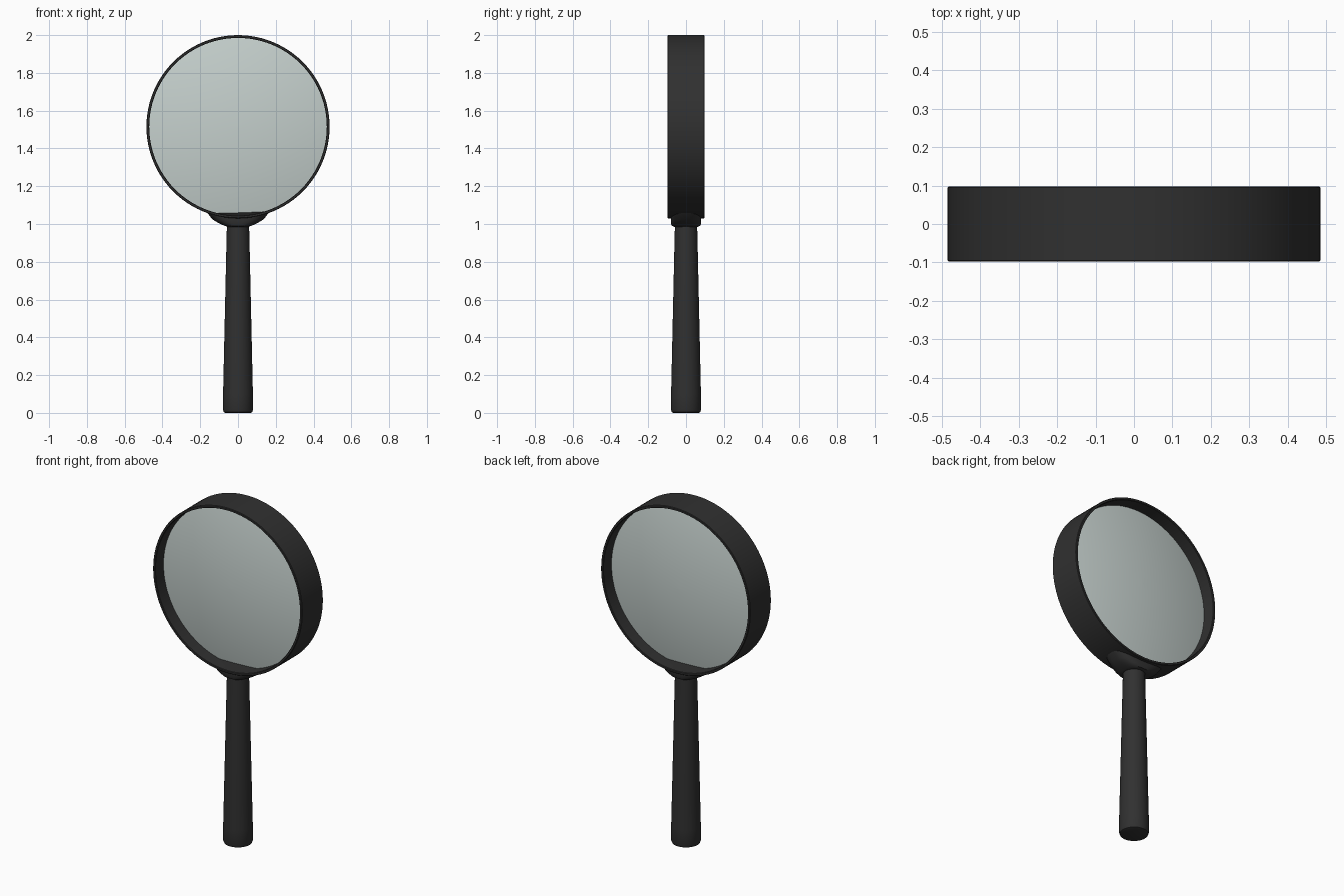
import bpy, bmesh, math
from mathutils import Matrix

cube = bpy.data.objects.get("Cube")
if cube:
    bpy.data.objects.remove(cube, do_unlink=True)

CENTRE_Z = 1.515
TURN = Matrix.Translation((0, 0, CENTRE_Z)) @ Matrix.Rotation(math.radians(90), 4, "X")


def material(name, colour, rough):
    m = bpy.data.materials.new(name)
    m.use_nodes = True
    m.diffuse_color = colour
    bsdf = next(n for n in m.node_tree.nodes if n.type == "BSDF_PRINCIPLED")
    bsdf.inputs["Base Color"].default_value = colour
    bsdf.inputs["Roughness"].default_value = rough
    return m


black = material("black plastic", (0.03, 0.03, 0.03, 1), 0.5)
glass = material("pale glass", (0.56, 0.63, 0.61, 1), 0.3)


def loft(name, rings, mat, closed=False, matrix=None):
    """Skin a list of rings of points; close into a loop or cap the ends."""
    bm = bmesh.new()
    loops = [[bm.verts.new(p) for p in ring] for ring in rings]
    pairs = list(zip(loops, loops[1:]))
    if closed:
        pairs.append((loops[-1], loops[0]))
    for a, b in pairs:
        n = len(a)
        for i in range(n):
            j = (i + 1) % n
            bm.faces.new((a[i], a[j], b[j], b[i]))
    if not closed:
        bm.faces.new(loops[0][::-1])
        bm.faces.new(loops[-1])
    bmesh.ops.recalc_face_normals(bm, faces=bm.faces)
    if matrix:
        bm.transform(matrix)
    mesh = bpy.data.meshes.new(name)
    bm.to_mesh(mesh)
    bm.free()
    mesh.materials.append(mat)
    obj = bpy.data.objects.new(name, mesh)
    bpy.context.collection.objects.link(obj)
    bpy.ops.object.select_all(action="DESELECT")
    obj.select_set(True)
    bpy.context.view_layer.objects.active = obj
    bpy.ops.object.shade_smooth_by_angle(angle=math.radians(35))
    return obj


def oval(rx, ry, z, n=64, power=1.0):
    """Oval ring; a power below one squares it off."""
    pts = []
    for i in range(n):
        a = math.tau * i / n
        c, s = math.cos(a), math.sin(a)
        pts.append((math.copysign(abs(c) ** power, c) * rx,
                    math.copysign(abs(s) ** power, s) * ry, z))
    return pts


def turned(name, profile, mat, **kw):
    return loft(name, [oval(r, r, z, kw.pop("n", 64)) for r, z in profile], mat, **kw)


# Open rim around the lens
rim_profile = [(0.482, -0.098), (0.485, -0.095), (0.485, 0.095), (0.482, 0.098),
               (0.473, 0.098), (0.47, 0.095), (0.47, -0.095), (0.473, -0.098)]
loft("rim", [oval(r, r, z, 96) for r, z in rim_profile], black, closed=True, matrix=TURN)

# Lens bulging on both sides
EDGE, BULGE, STEPS = 0.02, 0.05, 12
half = []
for i in range(STEPS + 1):
    r = 0.472 * math.sin(math.pi / 2 * (i + 0.1) / (STEPS + 0.1))
    half.append((r, EDGE + BULGE * (1 - (r / 0.472) ** 2)))
lens_profile = half + [(r, -z) for r, z in reversed(half)]
loft("lens", [oval(r, r, z, 96) for r, z in lens_profile], glass, matrix=TURN)

# Flared collar whose top follows the curve of the rim
collar = [oval(rx, ry, z, 64, 0.7) for rx, ry, z in
          [(0.055, 0.062, 0.985), (0.07, 0.075, 0.99), (0.1, 0.08, 1.003),
           (0.135, 0.08, 1.024)]]
collar.append([(x, y, CENTRE_Z - math.sqrt(0.478 ** 2 - x * x))
               for x, y, _ in oval(0.17, 0.08, 0, 64, 0.7)])
loft("collar", collar, black)

# Tapered handle with a rounded butt
turned("handle", [(0.066, 0), (0.075, 0.004), (0.08, 0.018), (0.079, 0.1),
                  (0.06, 0.95), (0.058, 1.01)], black)
